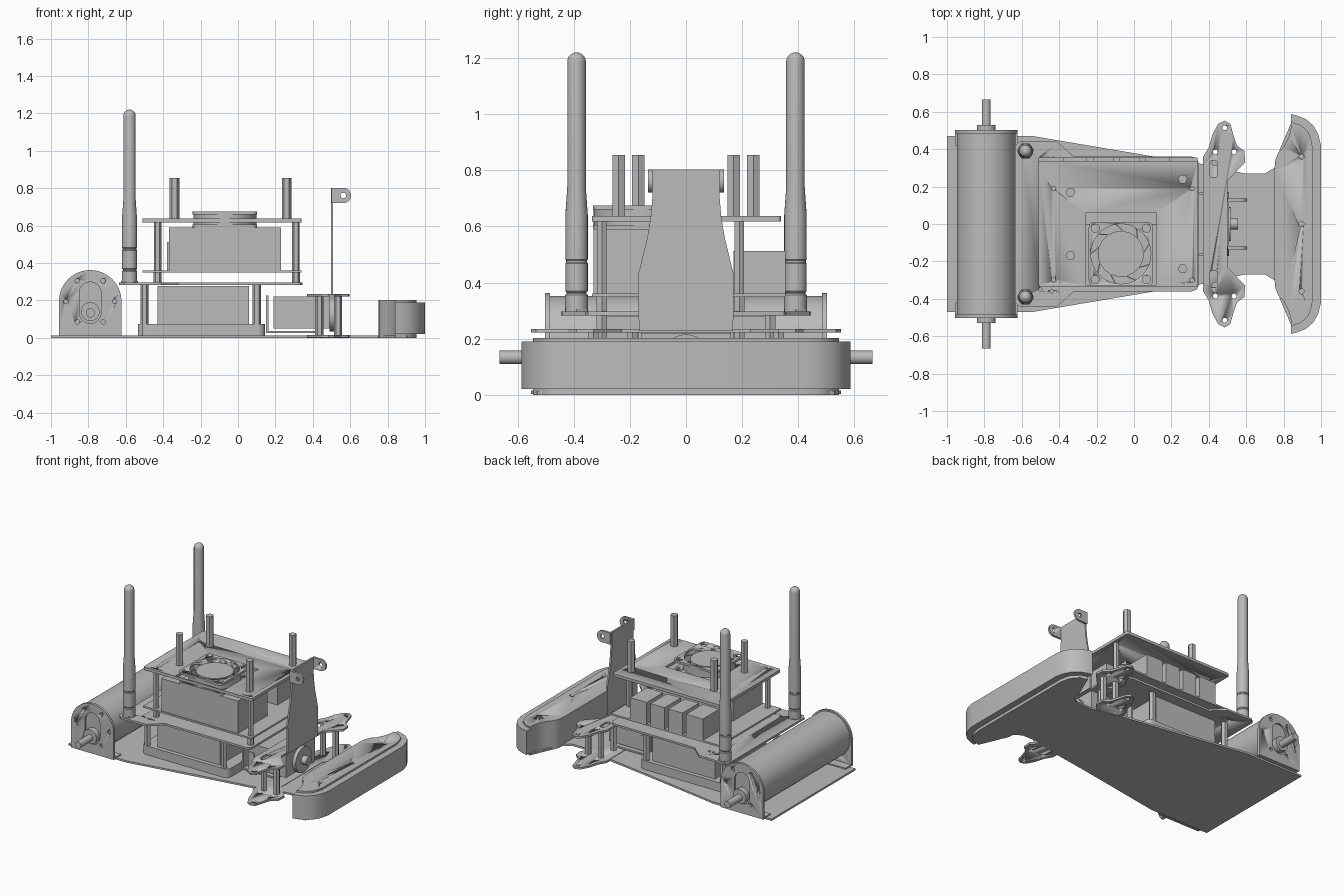
import bpy, bmesh
from math import pi, cos, sin, radians
from mathutils import Matrix, Vector

if "Cube" in bpy.data.objects:
    bpy.data.objects.remove(bpy.data.objects["Cube"])

grey = bpy.data.materials.new("plain_grey")
grey.use_nodes = True
grey.diffuse_color = (0.5, 0.5, 0.5, 1)
grey.node_tree.nodes["Principled BSDF"].inputs["Base Color"].default_value = (0.5, 0.5, 0.5, 1)

# Columns give the world directions of a profile's u, v and extrusion axes
AXES = {"z": Matrix.Identity(3),
        "y": Matrix(((1, 0, 0), (0, 0, 1), (0, 1, 0))),
        "x": Matrix(((0, 0, 1), (1, 0, 0), (0, 1, 0)))}


def finish(name, bm):
    bmesh.ops.recalc_face_normals(bm, faces=bm.faces)
    mesh = bpy.data.meshes.new(name)
    bm.to_mesh(mesh)
    bm.free()
    mesh.materials.append(grey)
    ob = bpy.data.objects.new(name, mesh)
    bpy.context.collection.objects.link(ob)
    bpy.ops.object.select_all(action='DESELECT')
    ob.select_set(True)
    bpy.context.view_layer.objects.active = ob
    bpy.ops.object.shade_smooth_by_angle(angle=radians(32))
    return ob


def prism(name, pts, a, b, axis="z"):
    """Extrude a flat outline from a to b along an axis."""
    bm = bmesh.new()
    m = AXES[axis]
    face = bm.faces.new([bm.verts.new(m @ Vector((u, v, a))) for u, v in pts])
    ext = bmesh.ops.extrude_face_region(bm, geom=[face])["geom"]
    bmesh.ops.translate(bm, vec=m @ Vector((0, 0, b - a)),
                        verts=[e for e in ext if isinstance(e, bmesh.types.BMVert)])
    return finish(name, bm)


def arc(u, v, r, start=0, end=360, n=32):
    count = n if end - start >= 360 else n + 1
    angles = [radians(start + (end - start) * i / n) for i in range(count)]
    return [(u + r * cos(t), v + r * sin(t)) for t in angles]


def disc(name, u, v, r, a, b, axis="z", n=32):
    return prism(name, arc(u, v, r, n=n), a, b, axis)


def rounded(u0, u1, v0, v1, r, n=6):
    return (arc(u1 - r, v1 - r, r, 0, 90, n) + arc(u0 + r, v1 - r, r, 90, 180, n)
            + arc(u0 + r, v0 + r, r, 180, 270, n) + arc(u1 - r, v0 + r, r, 270, 360, n))


def box(name, x0, x1, y0, y1, z0, z1):
    return prism(name, [(x0, y0), (x1, y0), (x1, y1), (x0, y1)], z0, z1)


def mirrored(half):
    """Complete an outline whose +y half is given."""
    return half + [(x, -y) for x, y in reversed(half)]


def cut(ob, cutters):
    for c in cutters:
        mod = ob.modifiers.new("cut", 'BOOLEAN')
        mod.object = c
        mod.solver = 'EXACT'
        bpy.context.view_layer.objects.active = ob
        bpy.ops.object.modifier_apply(modifier=mod.name)
        bpy.data.objects.remove(c)
    return ob


def holes(ob, spots, r, a, b, axis="z"):
    return cut(ob, [disc("cutter", u, v, r, a, b, axis, 16) for u, v in spots])


def revolve(name, profile, x, y, n=24):
    bm = bmesh.new()
    vs = [bm.verts.new((r, 0, z)) for r, z in profile]
    es = [bm.edges.new(p) for p in zip(vs, vs[1:])]
    bmesh.ops.spin(bm, geom=vs + es, cent=(0, 0, 0), axis=(0, 0, 1), angle=2 * pi, steps=n)
    bmesh.ops.remove_doubles(bm, verts=bm.verts, dist=1e-4)
    bmesh.ops.translate(bm, verts=bm.verts, vec=(x, y, 0))
    return finish(name, bm)


SIDES = (("left", 1), ("right", -1))

# Base plate, wide at the rear and necked before the bumper
prism("base_plate", mirrored([(-1, .47), (-.54, .47), (.08, .365), (.37, .32), (.59, .27), (.7, .27),
                              (.75, .3), (.78, .4), (.84, .54), (.9, .53), (.95, .44)]), 0, .013)

# Bumper with lid
inner = [(.75, .28), (.755, .34), (.77, .38), (.80, .41), (.83, .47), (.84, .52)]
body = inner + [(.84, .587), (.87, .58), (.92, .56), (.96, .525), (.985, .48), (1, .42)]
lid = inner + [(.84, .545), (.89, .53), (.93, .495), (.945, .46), (.955, .41)]
spots = [(.895, .36), (.895, 0), (.895, -.36)]
prism("bumper", mirrored(body), .02, .19)
prism("bumper_foot", mirrored(lid), .0, .021)
holes(prism("bumper_lid", mirrored(lid), .189, .203), spots, .014, .18, .22)

# Roller with arched end brackets, slots and stub shafts
RX, RZ = -.79, .195
disc("roller", RX, RZ, .157, -.49, .49, "y", 64)
for side, s in SIDES:
    arch = [(RX + .167, .01)] + arc(RX, RZ, .167, 0, 180, 40) + [(RX - .167, .01)]
    plate = prism(side + "_roller_bracket", arch, s * .485, s * .502, "y")
    slot = arc(RX, .24, .058, 0, 180, 16) + arc(RX, .135, .058, 180, 360, 16)
    cut(plate, [prism("cutter", slot, s * .47, s * .52, "y")])
    holes(plate, [(RX + .13 * cos(radians(a)), RZ + .13 * sin(radians(a)))
                  for a in (-58, 0, 58, 122, 180, 238)], .012, s * .47, s * .52, "y")
    disc(side + "_shaft_block", RX, .14, .05, s * .48, s * .53, "y")
    disc(side + "_shaft", RX, .133, .024, s * .5, s * .665, "y")
    box(side + "_bracket_foot", RX - .167, RX + .167, s * .42, s * .5, .012, .022)

# Battery tray and lower box
prism("battery_tray", rounded(-.535, .145, -.32, .32, .04), .013, .075)
box("battery", -.43, .06, -.29, .29, .07, .278)
for x in (-.5, .1):
    for side, s in SIDES:
        disc(side + "_lower_post", x, s * .3, .022, .01, .285, n=6)

# Middle deck carrying the aerials
deck = prism("middle_deck", mirrored([(-.635, .42), (-.61, .445), (-.41, .44), (-.32, .36), (.31, .36),
                                      (.335, .35), (.345, .33)]), .282, .296)
holes(deck, [(-.5, .35), (-.46, .35), (-.43, .35), (-.5, -.35), (-.44, -.36)], .009, .27, .31)

# Aerials
for side, s in SIDES:
    disc(side + "_aerial_nut", -.58, s * .39, .046, .29, .305, n=6)
    tip = [(.033 * cos(radians(a)), 1.187 + .033 * sin(radians(a))) for a in range(0, 91, 15)]
    revolve(side + "_aerial", [(0, .296), (.041, .296), (.041, .355), (.036, .36), (.036, .365), (.04, .37),
                               (.04, .468), (.037, .472), (.037, .478), (.04, .482), (.04, .64),
                               (.033, .74)] + tip, -.58, s * .39)

# Circuit board, heat sink block and port blocks
box("circuit_board", -.51, .34, -.335, .355, .348, .36)
box("heat_sink", -.37, .23, -.33, 0, .36, .59)
for x0, x1 in ((-.38, -.25), (-.22, -.11), (-.08, .03), (.06, .19)):
    box("port_block", x0, x1, .17, .355, .36, .512)
for x in (-.43, .31):
    for y in (-.3, .19):
        disc("board_post", x, y, .022, .296, .35, n=6)
        disc("deck_post", x, y, .02, .36, .62, n=6)

# Top deck with fan opening
FX, FY = -.07, -.16
top = prism("top_deck", rounded(-.51, .34, -.335, .338, .012), .617, .637)
cut(top, [box("cutter", -.26, .12, -.327, .06, .6, .66)])
holes(top, [(-.43, .19), (.31, .19), (-.43, -.3), (.31, -.3)], .012, .6, .66)

# Fan: two square flanges around a ring, hub and blades
for z in (.59, .66):
    flange = prism("fan_flange", rounded(FX - .172, FX + .172, FY - .172, FY + .172, .03), z, z + .015)
    cut(flange, [disc("cutter", FX, FY, .16, z - .02, z + .04, n=48)])
    holes(flange, [(FX + i * .137, FY + j * .137) for i in (-1, 1) for j in (-1, 1)], .022, z - .02, z + .04)
ring = disc("fan_ring", FX, FY, .169, .591, .674, n=48)
cut(ring, [disc("cutter", FX, FY, .16, .58, .69, n=48)])
disc("fan_hub", FX, FY, .122, .59, .662, n=48)
for i in range(9):
    a = 2 * pi * i / 9
    quad = [(.12, a), (.16, a + .3), (.16, a + .36), (.12, a + .07)]
    prism("fan_blade", [(FX + r * cos(t), FY + r * sin(t)) for r, t in quad], .6, .66)

# Tall hexagonal standoffs on the top deck
for x, y in ((-.34, .17), (.26, .24)):
    for side, s in SIDES:
        disc(side + "_standoff", x, s * y, .026, .637, .855, n=6)

# Winged plates and their posts
wing = [(.37, .30), (.37, .36), (.40, .41), (.42, .48), (.45, .535), (.485, .553), (.515, .535),
        (.53, .48), (.55, .42), (.59, .39), (.595, .33), (.5, .23)]
drill = [(x, s * y) for x, y in ((.485, .515), (.435, .385), (.535, .385)) for s in (1, -1)]
for name, z in (("lower_wing_plate", .002), ("upper_wing_plate", .221)):
    plate = prism(name, mirrored(wing), z, z + .014)
    holes(plate, drill, .013, z - .02, z + .04)
    if z > .1:
        cut(plate, [prism("cutter", rounded(.405, .445, *sorted((s * .25, s * .34)), .015), .2, .25)
                    for _, s in SIDES])
for x, y in ((.435, .33), (.535, .33), (.435, .19)):
    for side, s in SIDES:
        disc(side + "_wing_post", x, s * y, .022, .01, .222, n=6)

# Servo housing, its bracket and output disc
box("servo", .19, .49, -.16, .16, .05, .22)
box("servo_bracket_back", .15, .162, -.17, .17, .03, .225)
box("servo_bracket_floor", .15, .42, -.17, .17, .025, .037)
for side, s in SIDES:
    box(side + "_servo_socket", .205, .24, s * .155, s * .166, .11, .16)
disc("servo_disc", 0, .125, .09, .49, .515, "x")
disc("servo_hub", 0, .125, .03, .51, .555, "x")

# Mast with flared foot and two eared tabs
mast = [(.168, .228), (.17, .43), (.155, .49), (.138, .56), (.126, .63), (.12, .7), (.12, .802)]
prism("mast", mast + [(-y, z) for y, z in reversed(mast)], .497, .509, "x")
for side, s in SIDES:
    ear = [(.5, .72)] + arc(.563, .761, .041, -90, 90, 16) + [(.5, .802)]
    tab = prism(side + "_mast_ear", ear, s * .12, s * .135, "y")
    holes(tab, [(.563, .761)], .015, s * .1, s * .16, "y")
